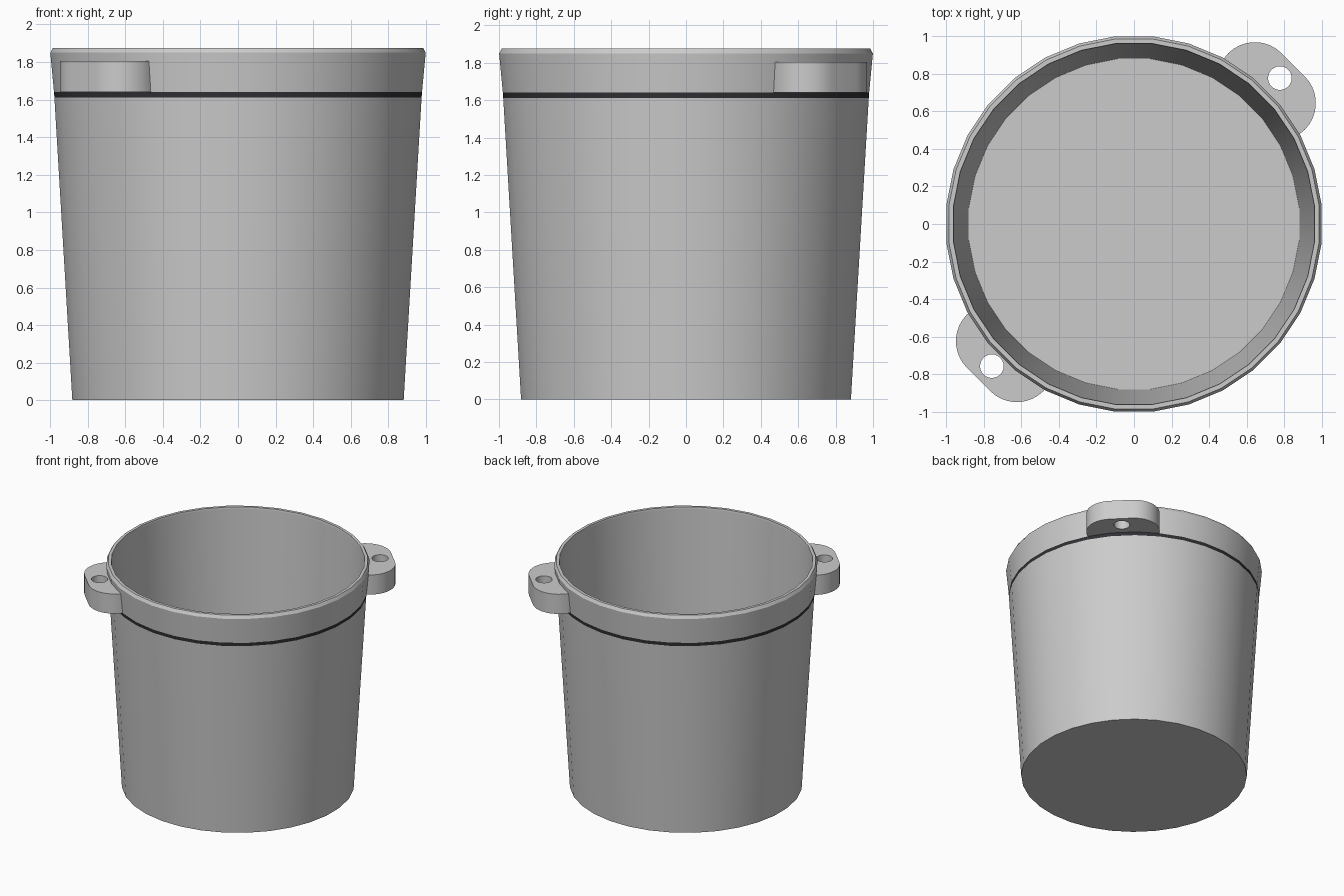
import bpy, bmesh
from math import sin, cos, pi, radians

if "Cube" in bpy.data.objects:
    bpy.data.objects.remove(bpy.data.objects["Cube"])

SIDES = 32


def smooth(obj, angle=32):
    bpy.ops.object.select_all(action='DESELECT')
    obj.select_set(True)
    bpy.context.view_layer.objects.active = obj
    bpy.ops.object.shade_smooth_by_angle(angle=radians(angle))


def lathe(name, profile, cap=None, closed=False):
    """Turn a (radius, z) profile; faces look outward when it runs upward."""
    bm = bmesh.new()
    rings = []
    for r, z in profile:
        rings.append([bm.verts.new((r * cos((i + .5) * 2 * pi / SIDES),
                                    r * sin((i + .5) * 2 * pi / SIDES), z))
                      for i in range(SIDES)])
    pairs = list(zip(rings, rings[1:]))
    if closed:
        pairs.append((rings[-1], rings[0]))
    for a, b in pairs:
        for i in range(SIDES):
            j = (i + 1) % SIDES
            bm.faces.new((a[i], a[j], b[j], b[i]))
    if cap == 'bottom':
        bm.faces.new(rings[0][::-1])
    elif cap == 'floor':
        bm.faces.new(rings[-1])
    mesh = bpy.data.meshes.new(name)
    bm.to_mesh(mesh)
    bm.free()
    obj = bpy.data.objects.new(name, mesh)
    bpy.context.collection.objects.link(obj)
    smooth(obj)
    return obj


def mounting_ear(name, direction, reach):
    """Rounded lug with a bolt hole, drawn as a filled and extruded curve."""
    outer = []
    for side in (-1, 1):
        for k in range(11):
            t = radians(-100 + 10 * k) if side < 0 else radians(10 * k)
            outer.append((reach + .2 * cos(t), side * .088 + .2 * sin(t)))
    outer += [(.97 * cos(a), .97 * sin(a))
              for a in (.29 - .58 * k / 6 for k in range(7))]
    hole = [(reach + .1 + .063 * cos(2 * pi * k / 24),
             .063 * sin(2 * pi * k / 24)) for k in range(24)]
    curve = bpy.data.curves.new(name, 'CURVE')
    curve.dimensions = '2D'
    curve.fill_mode = 'BOTH'
    curve.extrude = .0825
    for pts in (outer, hole):
        spline = curve.splines.new('POLY')
        spline.points.add(len(pts) - 1)
        for p, (x, y) in zip(spline.points, pts):
            p.co = (x, y, 0, 1)
        spline.use_cyclic_u = True
    obj = bpy.data.objects.new(name, curve)
    bpy.context.collection.objects.link(obj)
    obj.location.z = 1.7225
    obj.rotation_euler.z = radians(direction)
    bpy.ops.object.select_all(action='DESELECT')
    obj.select_set(True)
    bpy.context.view_layer.objects.active = obj
    bpy.ops.object.convert(target='MESH')
    smooth(bpy.context.view_layer.objects.active)


# Tapered outer wall with flat bottom
lathe("bucket_wall", [(.886, 0), (.982, 1.612)], cap='bottom')

# Inner wall and floor
lathe("bucket_inside", [(.964, 1.86), (.884, .006)], cap='floor')

# Dark seam under the rim
seam = lathe("seam_band", [(.982, 1.612), (.984, 1.64)])
dark = bpy.data.materials.new("dark_seam")
dark.diffuse_color = (.03, .03, .035, 1)
dark.use_nodes = True
dark.node_tree.nodes["Principled BSDF"].inputs["Base Color"].default_value = dark.diffuse_color
seam.data.materials.append(dark)

# Rim collar with chamfered top edge
lathe("rim", [(.984, 1.64), (1.004, 1.85), (.99, 1.875), (.966, 1.875), (.964, 1.86)])

# Pair of diagonal mounting ears
mounting_ear("back_right_ear", 45, .998)
mounting_ear("front_left_ear", 225, .97)
